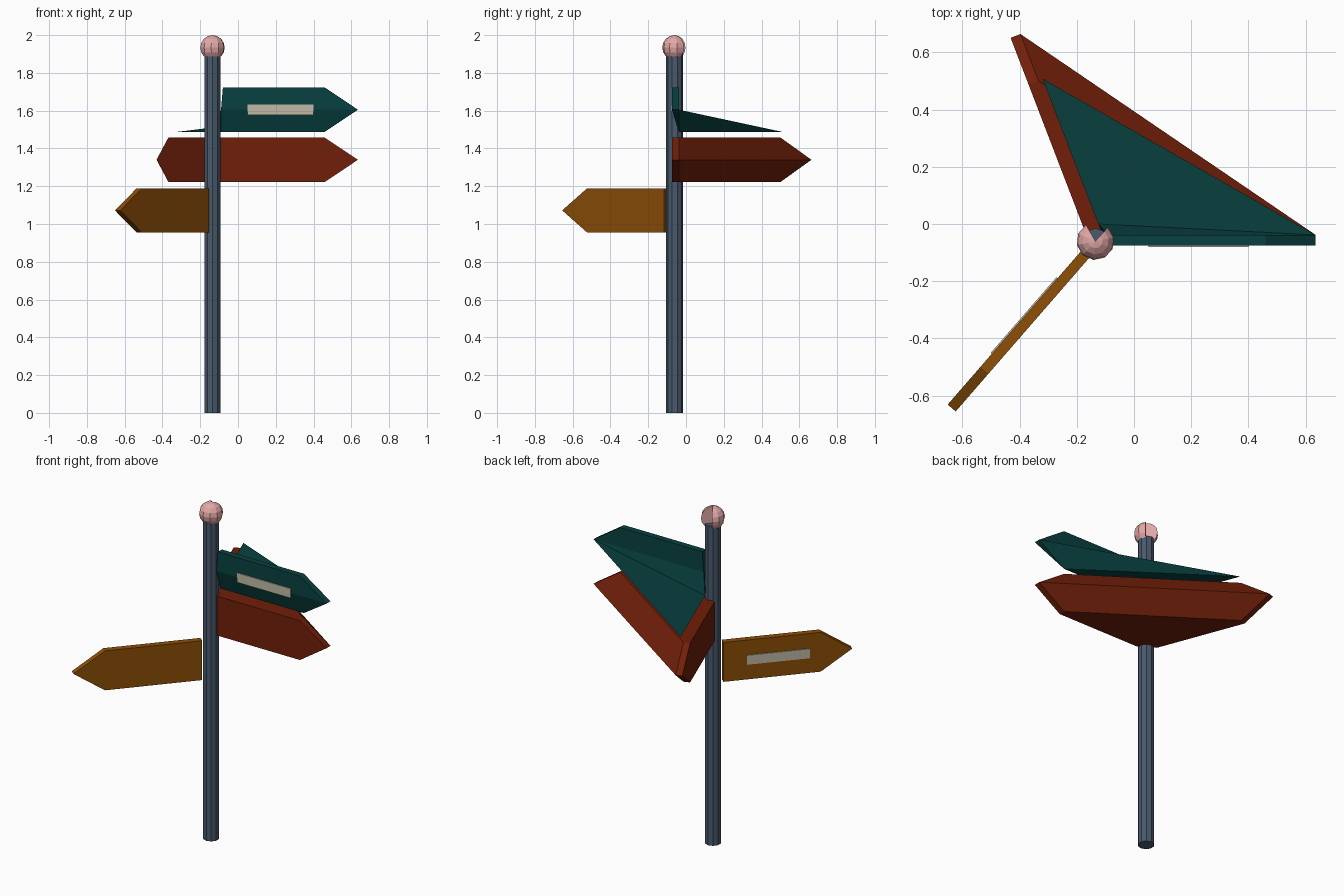
import bpy, bmesh, math
from mathutils import Matrix, Vector

cube = bpy.data.objects.get("Cube")
if cube:
    bpy.data.objects.remove(cube)

AXIS = Vector((-0.135, -0.06, 0))   # centre line of the post
FRONT, BACK = -0.015, 0.022         # board faces, relative to the post
HALF = 0.117                        # half height of a board


def material(name, rgb):
    m = bpy.data.materials.new(name)
    m.use_nodes = True
    col = tuple((c / 255) ** 2.2 for c in rgb) + (1,)
    m.diffuse_color = col
    m.node_tree.nodes["Principled BSDF"].inputs["Base Color"].default_value = col
    return m


STEEL = material("blue grey steel", (74, 90, 108))
PINK = material("pink", (226, 166, 166))
TEAL = material("dark teal", (17, 66, 66))
RED = material("rust red", (112, 36, 18))
OCHRE = material("ochre", (140, 80, 16))
CREAM = material("cream", (192, 184, 166))


def add(name, bm, mat):
    me = bpy.data.meshes.new(name)
    bm.to_mesh(me)
    bm.free()
    me.materials.append(mat)
    ob = bpy.data.objects.new(name, me)
    ob.location = AXIS
    bpy.context.collection.objects.link(ob)
    return ob


def arrow_points(z, angle):
    """Corners of an arrow board pointing out from the post."""
    rot = Matrix.Rotation(math.radians(angle), 3, 'Z')
    outline = [(0.055, -HALF), (0.595, -HALF), (0.77, 0), (0.595, HALF), (0.055, HALF)]
    return [rot @ Vector((x, y, z + h)) for y in (FRONT, BACK) for x, h in outline]


def hull(name, points, mat):
    bm = bmesh.new()
    for p in points:
        bm.verts.new(p)
    bmesh.ops.convex_hull(bm, input=bm.verts[:])
    bmesh.ops.dissolve_limit(bm, angle_limit=0.01, verts=bm.verts[:], edges=bm.edges[:])
    bmesh.ops.recalc_face_normals(bm, faces=bm.faces[:])
    return add(name, bm, mat)


def label(name, z, angle):
    bm = bmesh.new()
    bmesh.ops.create_cube(bm, size=1, matrix=Matrix.Rotation(math.radians(angle), 4, 'Z')
                          @ Matrix.Translation((0.36, FRONT - 0.002, z))
                          @ Matrix.Diagonal((0.35, 0.006, 0.056, 1)))
    add(name, bm, CREAM)


# Post
bm = bmesh.new()
bmesh.ops.create_cone(bm, cap_ends=True, segments=10, radius1=0.045, radius2=0.045,
                      depth=1.9, matrix=Matrix.Translation((0, 0, 0.95)))
add("post", bm, STEEL)

# Ball finial with a notch: one meridian is pulled in to the axis
bm = bmesh.new()
bmesh.ops.create_uvsphere(bm, u_segments=10, v_segments=8, radius=0.066)
for v in bm.verts:
    v.co = Matrix.Rotation(math.radians(-6), 3, 'Z') @ v.co
    if v.co.y > 0 and abs(math.atan2(v.co.x, v.co.y)) < 0.2:
        v.co.x = v.co.y = 0
bmesh.ops.translate(bm, verts=bm.verts[:], vec=(0, 0, 1.934))
add("finial", bm, PINK)

# Lower board, and the wide middle board that fills the gap between two arrows
hull("lower_board", arrow_points(1.072, 229), OCHRE)
label("lower_label", 1.072, 229)
hull("middle_board", arrow_points(1.34, 0) + arrow_points(1.34, 111), RED)

# Upper board: an arrow whose lower half sweeps back to a far corner
MID = 1.605
TOP, LOW = MID + HALF, MID - HALF
bm = bmesh.new()
pts = {"shoulder": (0.595, BACK, LOW), "heel": (0.045, BACK, LOW),
       "inner": (0.01, 0.06, LOW), "far": (-0.185, 0.568, LOW)}
for side, y in (("f", FRONT), ("b", BACK)):
    pts.update({side + "1": (0.055, y, TOP), side + "2": (0.595, y, TOP),
                side + "3": (0.77, y, MID), side + "4": (0.045, y, MID)})
vert = {k: bm.verts.new(p) for k, p in pts.items()}
for corners in ("f1 f2 b2 b1", "f2 f3 b3 b2", "f1 b1 b4 f4", "b1 b2 b3 b4",
                "f1 f2 f3 f4", "f4 heel shoulder f3", "f3 shoulder b3",
                "b3 far inner", "b3 inner b4", "b3 shoulder far",
                "shoulder heel inner far", "f4 b4 inner heel"):
    bm.faces.new([vert[c] for c in corners.split()])
bmesh.ops.recalc_face_normals(bm, faces=bm.faces[:])
bm.faces.ensure_lookup_table()
bm.faces[4].normal_flip()
add("upper_board", bm, TEAL)
label("upper_label", MID, 0)
